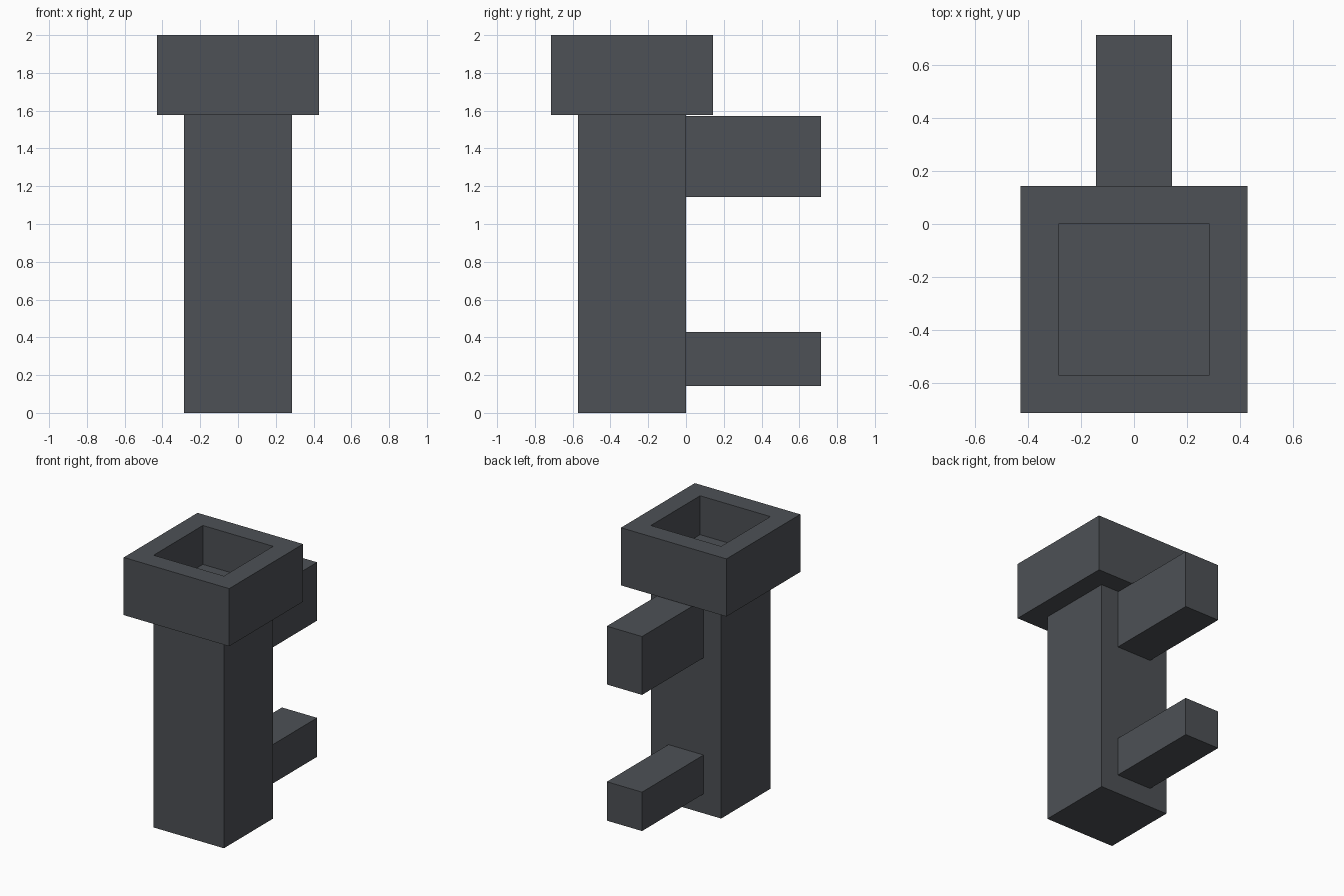
import bpy
import bmesh

if "Cube" in bpy.data.objects:
    bpy.data.objects.remove(bpy.data.objects["Cube"])

U = 1 / 7  # grid unit of the model

slate = bpy.data.materials.new("slate_grey")
slate.diffuse_color = (0.075, 0.082, 0.092, 1)
slate.use_nodes = True
slate.node_tree.nodes["Principled BSDF"].inputs["Base Color"].default_value = slate.diffuse_color


def finish(name, bm):
    bmesh.ops.recalc_face_normals(bm, faces=bm.faces)
    mesh = bpy.data.meshes.new(name)
    bm.to_mesh(mesh)
    bm.free()
    mesh.materials.append(slate)
    obj = bpy.data.objects.new(name, mesh)
    bpy.context.collection.objects.link(obj)
    return obj


def block(name, x, y, z):
    """Box spanning the (min, max) ranges x, y, z."""
    bm = bmesh.new()
    bmesh.ops.create_cube(bm, size=1)
    for v in bm.verts:
        v.co = [r[0] if c < 0 else r[1] for c, r in zip(v.co, (x, y, z))]
    return finish(name, bm)


def square_ring(name, centre_y, outer, inner, z0, z1):
    """Square collar: four-cornered wall with an open middle."""
    bm = bmesh.new()
    corners = [(-1, -1), (1, -1), (1, 1), (-1, 1)]
    loops = [[bm.verts.new((cx * h, centre_y + cy * h, z)) for cx, cy in corners]
             for h, z in ((outer, z0), (outer, z1), (inner, z1), (inner, z0))]
    for i in range(4):
        a, b = loops[i], loops[(i + 1) % 4]
        for j in range(4):
            k = (j + 1) % 4
            bm.faces.new((a[j], a[k], b[k], b[j]))
    return finish(name, bm)


# Post, whose top forms the floor of the socket
block("post", (-2 * U, 2 * U), (-4 * U, 0), (0, 12 * U))

# Hollow collar around the top of the post
square_ring("collar", -2 * U, 3 * U, 2 * U, 11 * U + 0.005, 2)

# Two arms reaching backwards
for name, z0, z1 in (("upper_arm", 8, 11), ("lower_arm", 1, 3)):
    block(name, (-U, U), (0, 5 * U), (z0 * U, z1 * U))
